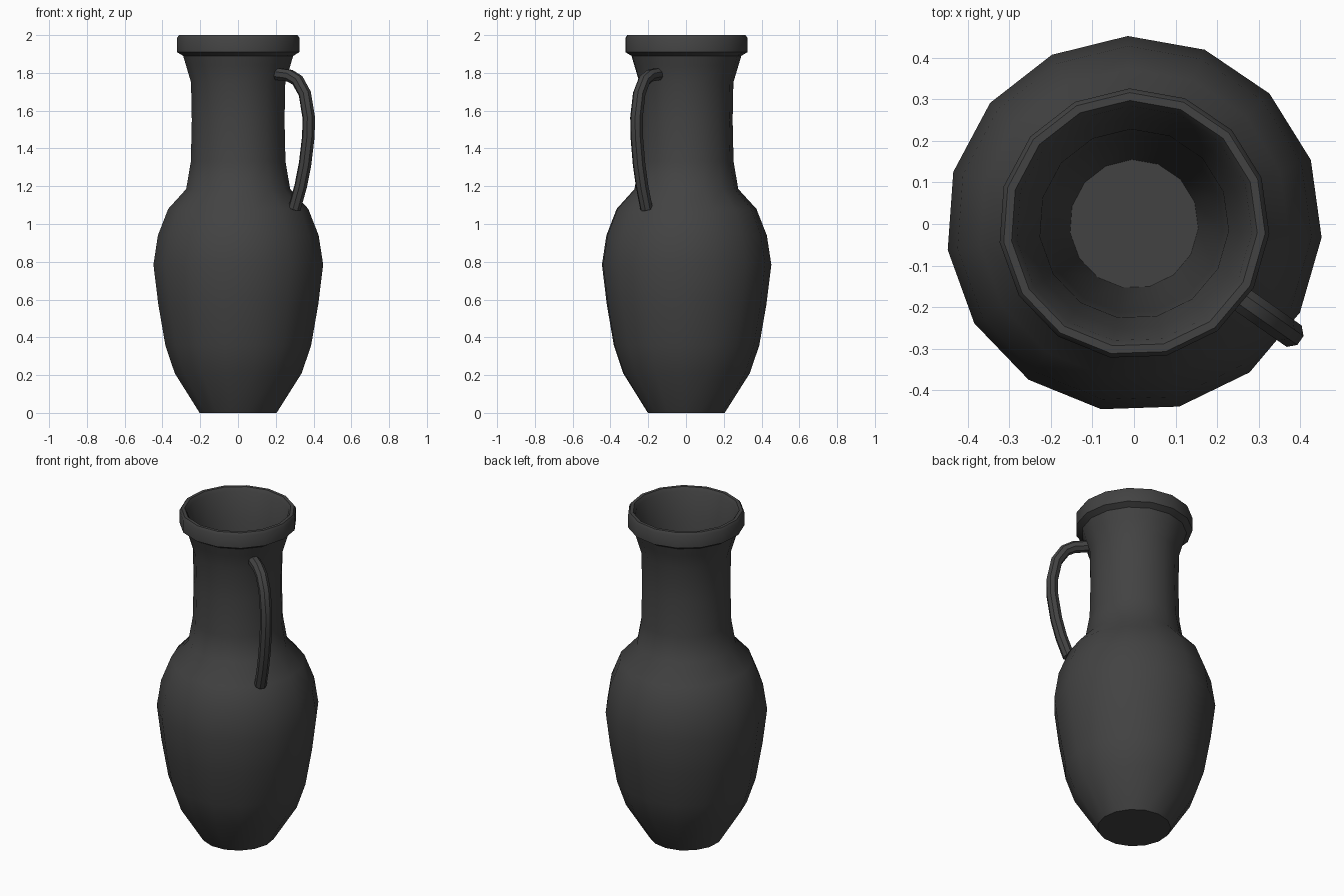
import bpy, bmesh
from math import radians, pi, sin, cos
from mathutils import Vector

cube = bpy.data.objects.get("Cube")
if cube:
    bpy.data.objects.remove(cube, do_unlink=True)

clay = bpy.data.materials.new("charcoal_clay")
clay.use_nodes = True
colour = (0.055, 0.055, 0.055, 1)
clay.diffuse_color = colour
clay.node_tree.nodes["Principled BSDF"].inputs["Base Color"].default_value = colour


def skin(name, rings):
    """Join equal rings of points into a capped smooth surface."""
    bm = bmesh.new()
    loops = [[bm.verts.new(p) for p in ring] for ring in rings]
    n = len(loops[0])
    for a, b in zip(loops, loops[1:]):
        for i in range(n):
            j = (i + 1) % n
            bm.faces.new((a[i], a[j], b[j], b[i]))
    bm.faces.new(loops[0][::-1])
    bm.faces.new(loops[-1])
    bmesh.ops.recalc_face_normals(bm, faces=bm.faces)
    mesh = bpy.data.meshes.new(name)
    bm.to_mesh(mesh)
    bm.free()
    mesh.materials.append(clay)
    obj = bpy.data.objects.new(name, mesh)
    bpy.context.collection.objects.link(obj)
    bpy.ops.object.select_all(action="DESELECT")
    obj.select_set(True)
    bpy.context.view_layer.objects.active = obj
    bpy.ops.object.shade_smooth_by_angle(angle=radians(40))
    return obj


# Vessel: outer wall, stepped rim, then the hollow inside down to its floor
SIDES = 15
TURN = radians(-4.1)
outer = [(0.205, 0), (0.338, 0.21), (0.388, 0.357), (0.426, 0.575),
         (0.452, 0.785), (0.428, 0.94), (0.373, 1.08), (0.277, 1.185),
         (0.252, 1.33), (0.247, 1.55), (0.251, 1.75), (0.278, 1.84)]
rim = [(0.293, 1.89), (0.326, 1.91), (0.326, 1.985), (0.316, 2),
       (0.297, 2), (0.284, 1.98)]
inner = [(0.255, 1.83), (0.228, 1.72), (0.215, 1.3), (0.155, 0.08)]
skin("vase_body", [
    [(r * cos(TURN + 2 * pi * i / SIDES), r * sin(TURN + 2 * pi * i / SIDES), z)
     for i in range(SIDES)]
    for r, z in outer + rim + inner])

# Handle: a round bar swept along an arched path in one upright plane
path = [(0.248, 1.795), (0.335, 1.785), (0.385, 1.76), (0.432, 1.69),
        (0.457, 1.565), (0.455, 1.465), (0.433, 1.315), (0.405, 1.2),
        (0.364, 1.08)]
BAR, BAR_SIDES = 0.034, 8
out = Vector((cos(radians(-35)), sin(radians(-35)), 0))
up = Vector((0, 0, 1))
side = up.cross(out)
points = [out * r + up * z for r, z in path]
rings = []
for k, p in enumerate(points):
    along = (points[min(k + 1, len(points) - 1)] - points[max(k - 1, 0)]).normalized()
    across = side.cross(along)
    rings.append([p + BAR * (cos(a) * side + sin(a) * across)
                  for a in (2 * pi * (i + 0.5) / BAR_SIDES for i in range(BAR_SIDES))])
skin("handle", rings)
